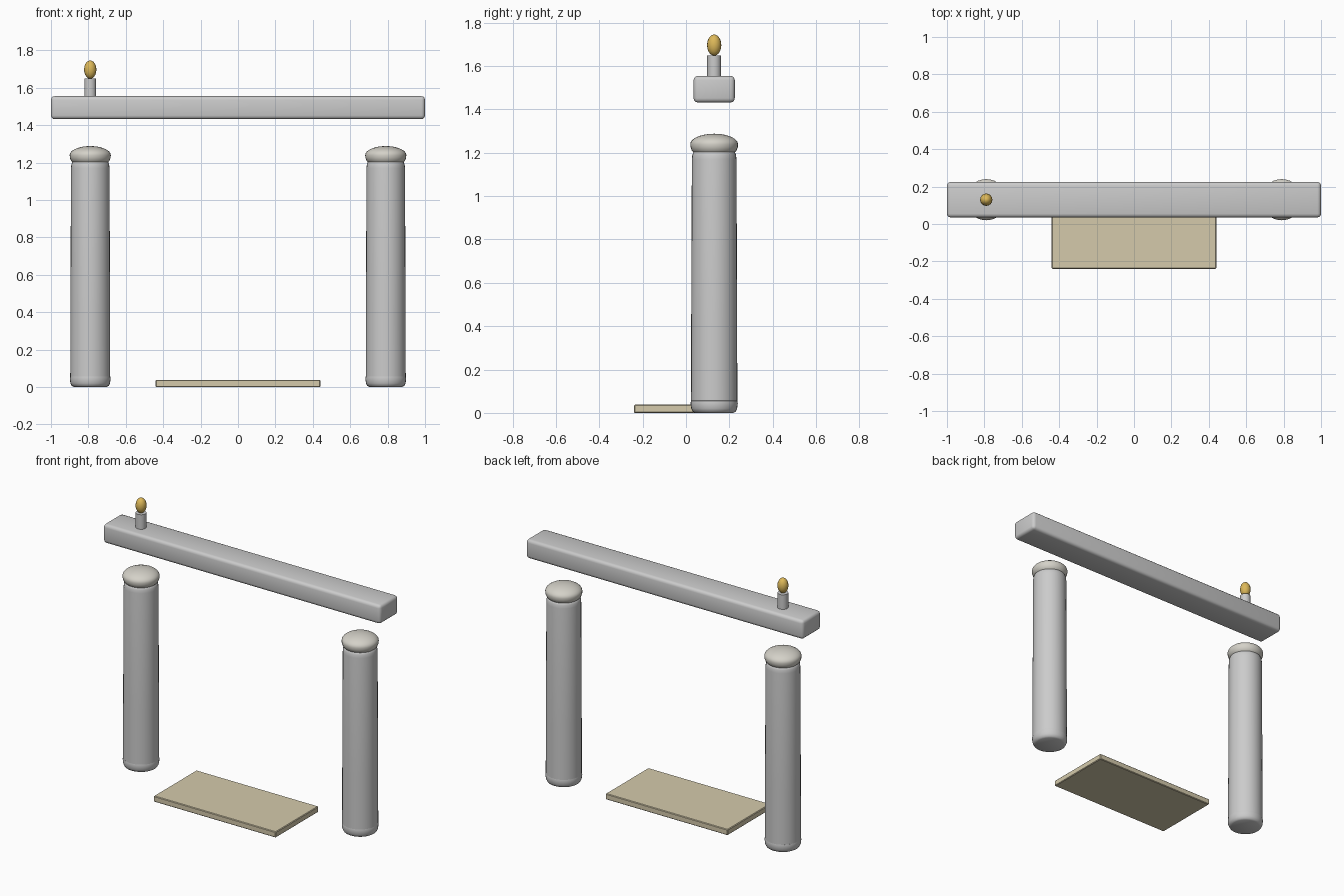
import bpy, bmesh, math
from mathutils import Matrix, Vector

if "Cube" in bpy.data.objects:
    bpy.data.objects.remove(bpy.data.objects["Cube"])

PX, PY = 0.79, 0.13  # pillar centre


def material(name, rgb):
    m = bpy.data.materials.new(name)
    m.diffuse_color = (*rgb, 1)
    m.use_nodes = True
    m.node_tree.nodes["Principled BSDF"].inputs["Base Color"].default_value = m.diffuse_color
    return m


def finish(name, bm, loc, mat=None, angle=35):
    bmesh.ops.recalc_face_normals(bm, faces=bm.faces)
    mesh = bpy.data.meshes.new(name)
    bm.to_mesh(mesh)
    bm.free()
    ob = bpy.data.objects.new(name, mesh)
    ob.location = loc
    bpy.context.collection.objects.link(ob)
    if mat:
        mesh.materials.append(mat)
    bpy.ops.object.select_all(action='DESELECT')
    ob.select_set(True)
    bpy.context.view_layer.objects.active = ob
    bpy.ops.object.shade_smooth_by_angle(angle=math.radians(angle))
    return ob


def lathe(name, profile, loc, mat=None, steps=32, angle=35):
    """Spin an (r, z) profile that starts and ends on the axis."""
    bm = bmesh.new()
    verts = [bm.verts.new((r, 0, z)) for r, z in profile]
    edges = [bm.edges.new(p) for p in zip(verts, verts[1:])]
    bmesh.ops.spin(bm, geom=verts + edges, axis=(0, 0, 1), cent=(0, 0, 0),
                   angle=math.tau, steps=steps)
    bmesh.ops.remove_doubles(bm, verts=bm.verts, dist=1e-5)
    return finish(name, bm, loc, mat, angle)


def block(name, lo, hi, bevel, segments, mat=None):
    lo, hi = Vector(lo), Vector(hi)
    bm = bmesh.new()
    bmesh.ops.create_cube(bm, size=1, matrix=Matrix.Diagonal((*(hi - lo), 1)))
    bmesh.ops.bevel(bm, geom=bm.edges[:], offset=bevel, segments=segments,
                    profile=0.5, affect='EDGES')
    return finish(name, bm, (lo + hi) / 2, mat)


tan = material("tan_stone", (0.66, 0.59, 0.41))
gold = material("gold", (0.72, 0.48, 0.10))
cap_stone = material("cap_stone", (0.66, 0.64, 0.58))

# Pillars: rounded foot, tapered shaft, domed cap
foot = [(0, 0), (0.088, 0), (0.099, 0.006), (0.106, 0.02), (0.109, 0.045),
        (0.107, 0.056), (0.1, 0.058), (0, 0.058)]
shaft = [(0, 0.03), (0.107, 0.03), (0.106, 0.4), (0.103, 1.17),
         (0.101, 1.19), (0.096, 1.203), (0.086, 1.21), (0, 1.21)]
dome = [(0.11 * math.cos(t), 1.24 + 0.048 * math.sin(t))
        for t in (math.radians(a) for a in range(0, 90, 10))]
cap = [(0, 1.202), (0.095, 1.202), (0.103, 1.21), (0.109, 1.226)] + dome + [(0, 1.288)]
for side, x in (("left", -PX), ("right", PX)):
    lathe(side + "_pillar_foot", foot, (x, PY, 0))
    lathe(side + "_pillar_shaft", shaft, (x, PY, 0))
    lathe(side + "_pillar_cap", cap, (x, PY, 0), cap_stone)

# Lintel beam floating above the pillars
block("lintel", (-1, 0.035, 1.432), (1, 0.225, 1.555), 0.02, 3)

# Doorstep slab
block("step_slab", (-0.44, -0.24, 0), (0.44, 0.2, 0.038), 0.004, 1, tan)

# Candle post with gold flame on the lintel
lathe("finial_post", [(0, 1.545), (0.032, 1.545), (0.032, 1.65), (0, 1.65)],
      (-PX, PY, 0), steps=20)
flame = [(0.033 * math.sin(t), 1.697 - 0.049 * math.cos(t))
         for t in (math.pi * i / 10 for i in range(11))]
lathe("finial_flame", flame, (-PX, PY, 0), gold, steps=16, angle=60)
